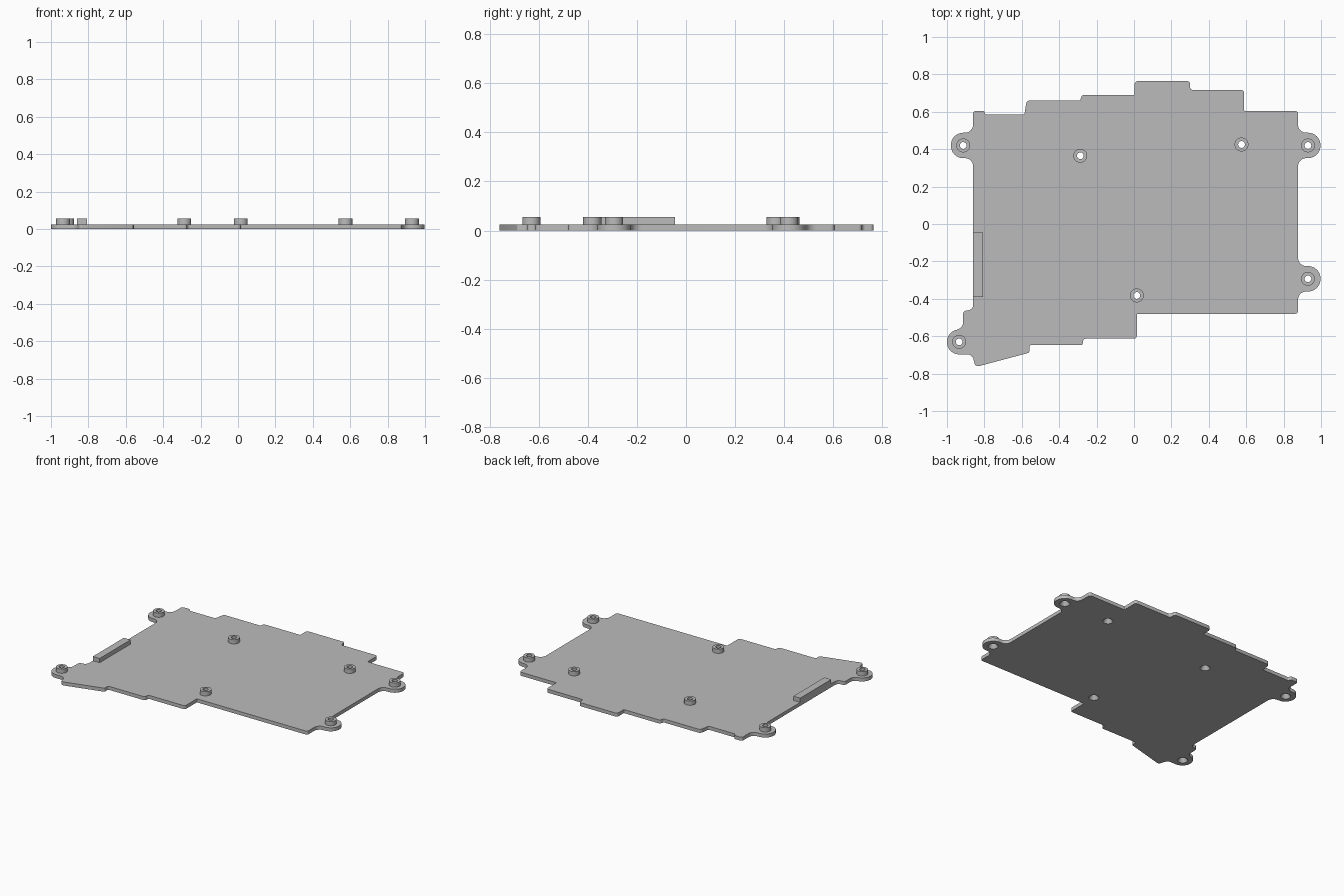
import bpy
import bmesh
import math
from mathutils import Vector

cube = bpy.data.objects.get("Cube")
if cube:
    bpy.data.objects.remove(cube, do_unlink=True)

THICK, TOP = 0.025, 0.055
BOSS_R, HOLE_R, SINK_R = 0.037, 0.018, 0.033
BOSSES = [(-0.913, 0.42), (0.93, 0.42), (0.93, -0.293), (-0.935, -0.63),
          (-0.287, 0.365), (0.575, 0.425), (0.015, -0.382)]

grey = bpy.data.materials.new("plain grey")
grey.use_nodes = True
grey.diffuse_color = (0.5, 0.5, 0.5, 1)
grey.node_tree.nodes["Principled BSDF"].inputs["Base Color"].default_value = (0.5, 0.5, 0.5, 1)


def make_object(name, bm):
    bmesh.ops.recalc_face_normals(bm, faces=bm.faces)
    mesh = bpy.data.meshes.new(name)
    bm.to_mesh(mesh)
    bm.free()
    mesh.materials.append(grey)
    obj = bpy.data.objects.new(name, mesh)
    bpy.context.collection.objects.link(obj)
    return obj


def rounded(points):
    """Fillet each (x, y, radius) corner of a closed outline."""
    out = []
    for i, (x, y, r) in enumerate(points):
        p = Vector((x, y))
        a = (Vector(points[i - 1][:2]) - p).normalized()
        b = (Vector(points[(i + 1) % len(points)][:2]) - p).normalized()
        half = a.angle(b) / 2
        centre = p + (a + b).normalized() * (r / math.sin(half))
        start = p + a * (r / math.tan(half)) - centre
        end = p + b * (r / math.tan(half)) - centre
        sweep = math.atan2(start.cross(end), start.dot(end))
        steps = 10 if r > 0.03 else 5
        for k in range(steps + 1):
            t = sweep * k / steps
            out.append(centre + Vector((start.x * math.cos(t) - start.y * math.sin(t),
                                        start.x * math.sin(t) + start.y * math.cos(t))))
    return out


def side_ear(wall, tip, y):
    """Screw ear on a side wall, ordered upward."""
    return [(wall, y - 0.068, 0.044), (tip, y - 0.068, 0.066),
            (tip, y + 0.068, 0.066), (wall, y + 0.068, 0.044)]


def lathe(bm, x, y, profile, closed=False, sides=32):
    """Revolve (radius, z) points around a vertical axis."""
    rings = [[bm.verts.new((x + r * math.cos(2 * math.pi * k / sides),
                            y + r * math.sin(2 * math.pi * k / sides), z))
              for k in range(sides)] for r, z in profile]
    for low, high in zip(rings, rings[1:]):
        for k in range(sides):
            n = (k + 1) % sides
            bm.faces.new((low[k], low[n], high[n], high[k]))
    if closed:
        bm.faces.new(rings[0])
        bm.faces.new(rings[-1])


# Plate outline, anticlockwise from the front left-hand corner
S = 0.015
outline = [(-0.848, -0.765, 0.02), (-0.56, -0.688, 0.008), (-0.56, -0.648, 0.008),
           (-0.272, -0.648, S), (-0.272, -0.613, S), (0.015, -0.613, S),
           (0.015, -0.48, 0.005), (0.877, -0.48, S)]
outline += side_ear(0.877, 0.997, -0.293) + side_ear(0.877, 0.997, 0.42)
outline += [(0.877, 0.605, S), (0.588, 0.605, 0.004), (0.588, 0.717, S), (0.30, 0.717, S),
            (0.30, 0.764, S), (0.002, 0.764, 0.02), (0.002, 0.69, 0.005), (-0.285, 0.69, 0.02),
            (-0.285, 0.66, 0.008), (-0.574, 0.66, 0.02), (-0.586, 0.585, 0.008),
            (-0.798, 0.585, 0.009), (-0.798, 0.605, 0.009), (-0.86, 0.605, S)]
outline += reversed(side_ear(-0.86, -0.979, 0.42))
outline += [(-0.86, -0.462, 0.03), (-0.914, -0.462, 0.02), (-0.914, -0.564, 0.038),
            (-1.0, -0.564, 0.065), (-1.0, -0.697, 0.065), (-0.865, -0.697, 0.035)]

bm = bmesh.new()
base = bm.faces.new([bm.verts.new((p.x, p.y, 0)) for p in rounded(outline)])
top = bmesh.ops.extrude_face_region(bm, geom=[base])["geom"]
bmesh.ops.translate(bm, vec=(0, 0, THICK),
                    verts=[v for v in top if isinstance(v, bmesh.types.BMVert)])
if not any(f.normal.z < -0.9 for f in bm.faces):
    bm.normal_update()
plate = make_object("base_plate", bm)

# Countersunk screw holes through the plate
bm = bmesh.new()
slope = (SINK_R - HOLE_R) / THICK
for x, y in BOSSES:
    lathe(bm, x, y, [(SINK_R + slope * 0.01, -0.01), (HOLE_R, THICK), (HOLE_R, TOP)], closed=True)
cutter = make_object("hole_cutter", bm)
cutter.hide_render = True
cut = plate.modifiers.new("holes", "BOOLEAN")
cut.operation, cut.solver, cut.object = "DIFFERENCE", "EXACT", cutter
bpy.context.view_layer.objects.active = plate
bpy.ops.object.modifier_apply(modifier=cut.name)
bpy.data.objects.remove(cutter, do_unlink=True)

# Raised screw bosses
parts = [plate]
for i, (x, y) in enumerate(BOSSES):
    bm = bmesh.new()
    lathe(bm, x, y, [(BOSS_R, THICK), (BOSS_R, TOP), (HOLE_R, TOP), (HOLE_R, THICK), (BOSS_R, THICK)])
    bmesh.ops.remove_doubles(bm, verts=bm.verts, dist=0.0001)
    parts.append(make_object(f"screw_boss_{i + 1}", bm))

# Locating rib on the right-hand edge
bm = bmesh.new()
bmesh.ops.create_cube(bm, size=1)
bmesh.ops.scale(bm, vec=(0.053, 0.345, TOP - THICK), verts=bm.verts)
bmesh.ops.translate(bm, vec=(-0.8335, -0.2175, (TOP + THICK) / 2), verts=bm.verts)
make_object("edge_rib", bm)

# Smooth the round walls, keep the edges sharp
bpy.ops.object.select_all(action="DESELECT")
for obj in parts:
    obj.select_set(True)
bpy.ops.object.shade_smooth_by_angle(angle=math.radians(30))
